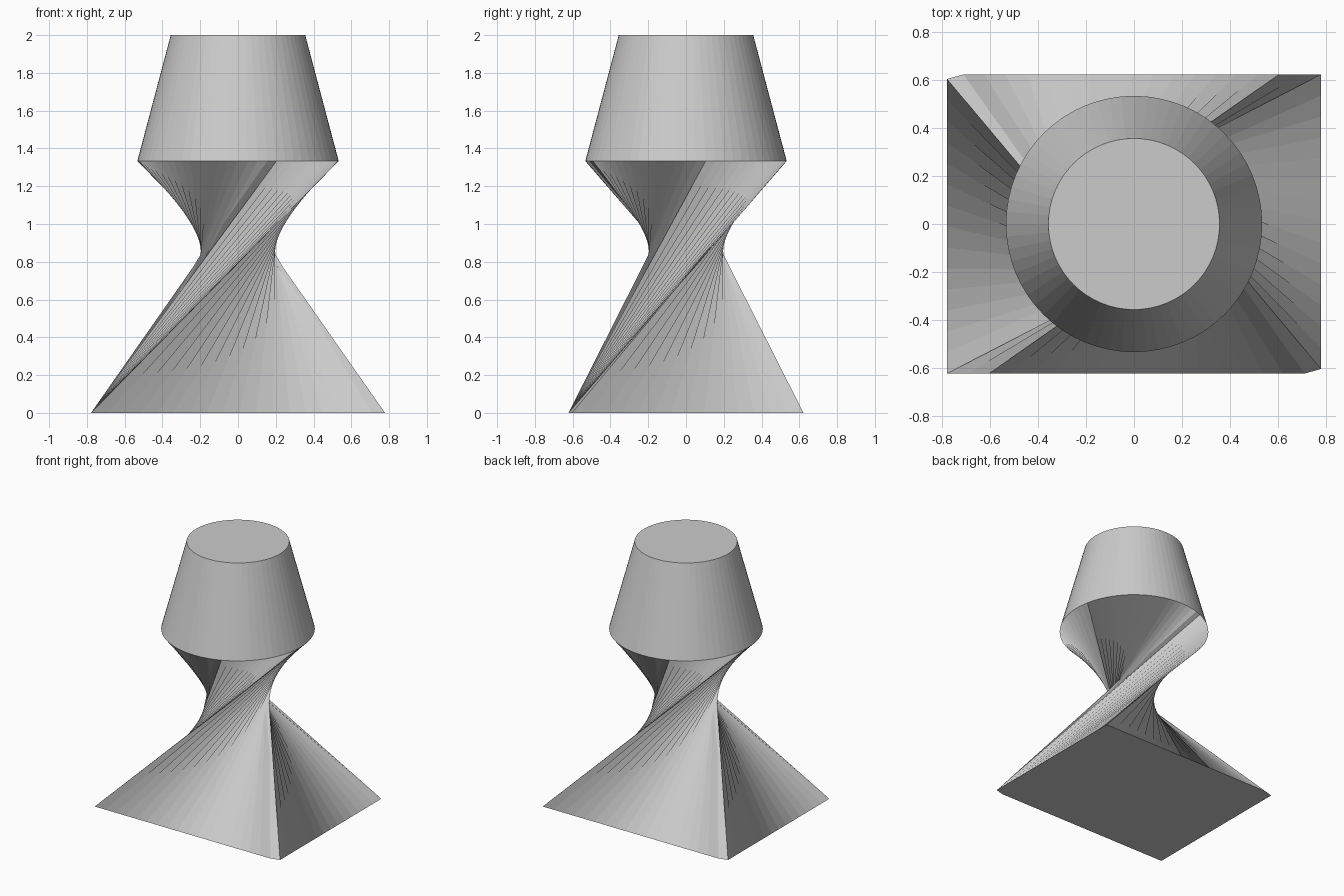
import bpy
import bmesh
from math import cos, sin, pi

cube = bpy.data.objects.get("Cube")
if cube:
    bpy.data.objects.remove(cube, do_unlink=True)

SIDES = 64
HALF_X, HALF_Y = 0.778, 0.622
WAIST_TOP, TOP = 1.333, 2.0
TWIST = pi / 16

grey = bpy.data.materials.new("light grey")
grey.use_nodes = True
colour = (0.6, 0.6, 0.6, 1)
grey.diffuse_color = colour
grey.node_tree.nodes["Principled BSDF"].inputs["Base Color"].default_value = colour


def circle(radius, z):
    angles = [TWIST + 2 * pi * i / SIDES for i in range(SIDES)]
    return [(radius * cos(a), radius * sin(a), z) for a in angles]


def rectangle(z):
    """Points spaced evenly along the outline, starting at the front right corner."""
    w, d = 2 * HALF_X, 2 * HALF_Y
    half = []
    for i in range(SIDES // 2):
        s = 2 * (w + d) * i / SIDES
        half.append((-HALF_X + min(s, w), -HALF_Y + max(s - w, 0), z))
    return half + [(-x, -y, z) for x, y, z in half]


def loft(name, lower, upper, cap_bottom=False, cap_top=False):
    bm = bmesh.new()
    low = [bm.verts.new(p) for p in lower]
    high = [bm.verts.new(p) for p in upper]
    for i in range(SIDES):
        j = (i + 1) % SIDES
        bm.faces.new((low[i], low[j], high[j], high[i]))
    if cap_bottom:
        bm.faces.new(low[::-1])
    if cap_top:
        bm.faces.new(high)
    mesh = bpy.data.meshes.new(name)
    bm.to_mesh(mesh)
    bm.free()
    mesh.materials.append(grey)
    obj = bpy.data.objects.new(name, mesh)
    bpy.context.collection.objects.link(obj)
    return obj


# Twisted base: straight rulings from the rectangle to the turned circle
loft("twisted_base", rectangle(0), circle(0.533, WAIST_TOP), cap_bottom=True)

# Tapered head on top
loft("tapered_head", circle(0.533, WAIST_TOP), circle(0.356, TOP), cap_top=True)
